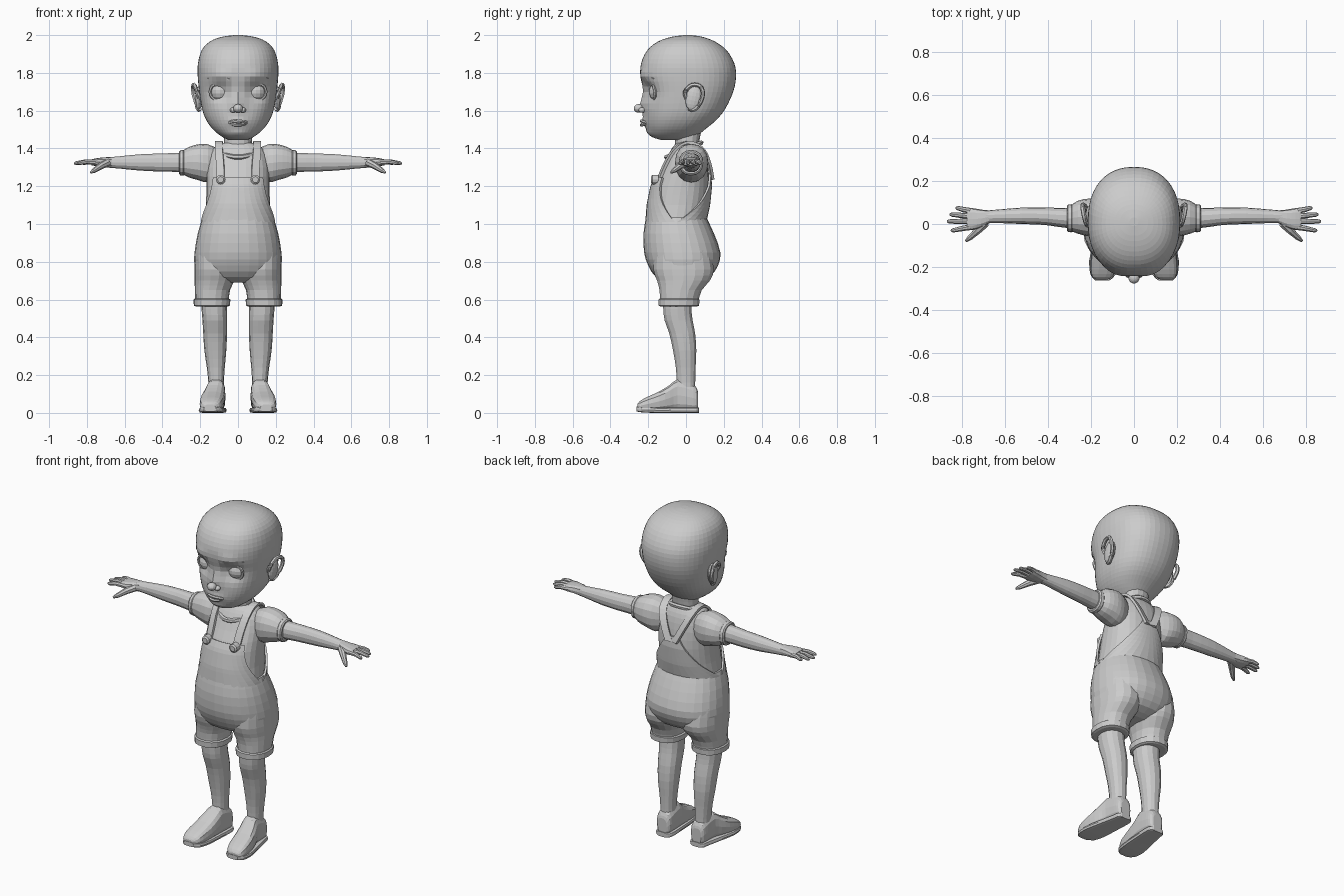
import bpy, bmesh
from math import sin, cos, pi, exp, radians
from mathutils import Vector, Matrix


def finish(name, bm, mirror=False, thick=0):
    bmesh.ops.recalc_face_normals(bm, faces=bm.faces)
    me = bpy.data.meshes.new(name)
    bm.to_mesh(me)
    bm.free()
    ob = bpy.data.objects.new(name, me)
    bpy.context.collection.objects.link(ob)
    if thick:
        m = ob.modifiers.new("Thickness", 'SOLIDIFY')
        m.thickness, m.offset = thick, 0
    if mirror:
        ob.modifiers.new("Mirror", 'MIRROR').use_mirror_merge = False
    return ob


def smooth(pts, sub):
    """Catmull-Rom refinement of a list of tuples."""
    out = []
    for i in range(len(pts) - 1):
        p = [pts[max(0, min(len(pts) - 1, i + k))] for k in (-1, 0, 1, 2)]
        for s in range(sub):
            t = s / sub
            out.append(tuple(b + .5 * t * (c - a + t * (2 * a - 5 * b + 4 * c - d + t * (3 * (b - c) + d - a)))
                             for a, b, c, d in zip(*p)))
    return out + [tuple(pts[-1])]


def oval(ring, ang, e=.9, grow=0):
    _, a0, a1, b0, b1 = ring
    f = lambda v: (abs(v) ** e) * (1 if v >= 0 else -1)
    return ((a0 + a1) / 2 + ((a1 - a0) / 2 + grow) * f(cos(ang)),
            (b0 + b1) / 2 + ((b1 - b0) / 2 + grow) * f(sin(ang)))


def bridge(bm, loops, closed=False):
    n = len(loops[0])
    pairs = list(zip(loops, loops[1:])) + ([(loops[-1], loops[0])] if closed else [])
    for A, B in pairs:
        for i in range(n):
            j = (i + 1) % n
            bm.faces.new((A[i], A[j], B[j], B[i]))
    if not closed:
        bm.faces.new(loops[0])
        bm.faces.new(loops[-1])


def loft(name, rings, axis='z', n=16, sub=2, e=.9, mirror=False, warp=None):
    """Skin oval sections (position, a0, a1, b0, b1) along an axis."""
    place = {'z': lambda t, a, b: (a, b, t), 'x': lambda t, a, b: (t, a, b), 'y': lambda t, a, b: (a, t, b)}[axis]
    bm = bmesh.new()
    loops = []
    for r in smooth(rings, sub):
        pts = [Vector(place(r[0], *oval(r, 2 * pi * i / n, e))) for i in range(n)]
        loops.append([bm.verts.new(warp(p) if warp else p) for p in pts])
    bridge(bm, loops)
    return finish(name, bm, mirror)


def sym(*rows):
    return [(z, -w, w, f, b) for z, w, f, b in rows]


def tube(name, pts, radii, n=8, closed=False, mirror=False):
    bm = bmesh.new()
    P = [Vector(p) for p in pts]
    k, loops = len(P), []
    for i, p in enumerate(P):
        d = (P[(i + 1) % k] - P[i - 1]) if closed else P[min(i + 1, k - 1)] - P[max(i - 1, 0)]
        side = d.cross(Vector((.3, .2, 1)) if abs(d.normalized().z) < .8 else Vector((1, .1, 0))).normalized()
        up = side.cross(d).normalized()
        r = radii[i] if isinstance(radii, (list, tuple)) else radii
        loops.append([bm.verts.new(p + r * (side * cos(2 * pi * j / n) + up * sin(2 * pi * j / n))) for j in range(n)])
    if closed:      # rings stay aligned on planar loops using a fixed reference
        for i in range(k):
            d = (P[(i + 1) % k] - P[i - 1]).normalized()
            c = sum(P, Vector()) / k
            out = (P[i] - c).normalized()
            up = d.cross(out).normalized()
            for j, v in enumerate(loops[i]):
                v.co = P[i] + radii * (out * cos(2 * pi * j / n) + up * sin(2 * pi * j / n))
    bridge(bm, loops, closed)
    return finish(name, bm, mirror)


def ball(name, loc, size, mirror=False, tilt=0, seg=14):
    bm = bmesh.new()
    M = Matrix.Translation(loc) @ Matrix.Rotation(tilt, 4, 'X') @ Matrix.Diagonal((*size, 1))
    bmesh.ops.create_uvsphere(bm, u_segments=seg, v_segments=seg // 2 + 2, radius=1, matrix=M)
    return finish(name, bm, mirror)


# head, with sockets, brow, nose bridge, muzzle and chin pushed into the face
def face(p):
    g = lambda v, s: exp(-(v / s) ** 2)
    if p.y < -.05:
        ex = abs(p.x) - .095
        p.y += .034 * g(ex, .055) * g(p.z - 1.70, .05)
        p.y -= .012 * g(ex, .06) * g(p.z - 1.785, .03)
        p.y -= .022 * g(p.x, .03) * g(p.z - 1.63, .05)
        p.y -= .016 * g(p.x, .05) * g(p.z - 1.54, .03)
        p.y -= .010 * g(p.x, .05) * g(p.z - 1.485, .02)
    return p


loft("head", sym((1.445, .05, -.13, .03), (1.462, .085, -.18, .055), (1.50, .132, -.203, .10), (1.55, .168, -.215, .16),
                 (1.61, .19, -.22, .208), (1.70, .205, -.226, .25), (1.78, .213, -.24, .265), (1.85, .212, -.238, .256),
                 (1.92, .192, -.205, .215), (1.965, .15, -.15, .155), (1.99, .09, -.08, .09), (2.0, .02, -.01, .03)),
     n=48, sub=3, e=.88, warp=face)
loft("neck", sym((1.30, .09, -.07, .075), (1.37, .08, -.06, .07), (1.42, .073, -.058, .068), (1.49, .075, -.06, .08)))

# facial features
ball("eyeball", (.095, -.143, 1.70), (.053, .053, .053), True)
lid = [(.095 + .053 * cos(a), -.177 + .012 * cos(a) - .006 * sin(a), 1.70 + .047 * sin(a))
       for a in [2 * pi * i / 20 for i in range(20)]]
tube("eyelid", lid, .008, 6, closed=True, mirror=True)
tube("eyebrow", smooth([(.045, -.228, 1.765), (.1, -.214, 1.79), (.155, -.165, 1.77)], 3), .009, 6, mirror=True)
ball("nose_tip", (0, -.25, 1.612), (.026, .027, .023))
ball("nostril", (.026, -.233, 1.603), (.017, .018, .014), True)
for nm, z, w, bow in (("upper_lip", 1.543, .05, .005), ("lower_lip", 1.526, .042, -.004)):
    tube(nm, smooth([(-w, -.207, 1.535), (-w / 2, -.23, z), (0, -.236, z + bow / 3), (w / 2, -.23, z), (w, -.207, 1.535)], 3),
         [.003] + [.009] * 11 + [.003], 6)

# ears: bowl plus rim
ball("ear_bowl", (.207, .04, 1.665), (.018, .042, .066), True, tilt=-.2)
rim = smooth([(.20, .005, 1.66), (.218, -.005, 1.70), (.23, .03, 1.735), (.238, .075, 1.73), (.236, .09, 1.69),
              (.222, .075, 1.64), (.21, .045, 1.605), (.20, .015, 1.61)], 3)
tube("ear_rim", rim, .011, 6, mirror=True)

# shirt body, collar and puffed sleeves
shirt = sym((1.0, .182, -.2, .09), (1.1, .17, -.193, .112), (1.2, .167, -.173, .122), (1.3, .165, -.125, .115),
            (1.37, .15, -.092, .102), (1.41, .12, -.068, .085), (1.43, .085, -.05, .07))
loft("shirt", shirt, n=28)
tube("collar", [(.092 * cos(a), -.012 + .092 * sin(a), 1.392 - .038 * -sin(a)) for a in
                [2 * pi * i / 24 for i in range(24)]], .013, 6, closed=True)
loft("sleeve", [(.11, -.03, .085, 1.24, 1.40), (.16, -.055, .11, 1.22, 1.422), (.21, -.057, .118, 1.232, 1.422),
                (.26, -.045, .108, 1.247, 1.408), (.295, -.032, .085, 1.264, 1.386)], 'x', 16, 2, mirror=True)
loft("sleeve_cuff", [(.283, -.034, .088, 1.26, 1.388), (.29, -.039, .092, 1.256, 1.393), (.306, -.037, .09, 1.258, 1.39),
                     (.312, -.03, .082, 1.266, 1.383)], 'x', 16, 1, mirror=True)

# arms and hands
loft("arm", [(.28, -.022, .075, 1.272, 1.378), (.36, -.012, .075, 1.276, 1.376), (.42, -.004, .077, 1.277, 1.374),
             (.52, .0, .076, 1.282, 1.37), (.62, .004, .068, 1.292, 1.36), (.69, .004, .062, 1.298, 1.353)],
     'x', 14, 2, mirror=True)
loft("palm", [(.67, .004, .063, 1.298, 1.354), (.71, -.016, .067, 1.302, 1.353), (.75, -.028, .074, 1.306, 1.348),
              (.775, -.026, .072, 1.311, 1.342)], 'x', 12, 2, e=.75, mirror=True)
for nm, y0, y1, x1 in (("little", .06, .074, .828), ("ring", .036, .044, .856), ("middle", .012, .012, .868),
                       ("index", -.014, -.03, .85)):
    tube(nm + "_finger", [(.755, y0, 1.327), ((.755 + x1) / 2, (y0 + y1) / 2, 1.329), (x1 - .01, y1, 1.322), (x1, y1, 1.321)],
         [.014, .0125, .010, .005], mirror=True)
tube("thumb", [(.69, .005, 1.325), (.725, -.03, 1.308), (.762, -.064, 1.283), (.78, -.079, 1.272)],
     [.022, .018, .013, .006], mirror=True)

# overalls: seat, short legs and turned-up cuffs
loft("overalls_body", sym((1.035, .188, -.212, .108), (.95, .213, -.225, .148), (.85, .23, -.222, .182),
                          (.78, .23, -.2, .17), (.72, .20, -.16, .125), (.69, .10, -.09, .05)), n=28)
loft("shorts_leg", [(.86, .03, .225, -.17, .13), (.76, .012, .231, -.175, .15), (.70, .02, .23, -.155, .128),
                    (.65, .042, .228, -.142, .085), (.59, .05, .226, -.138, .066)], n=18, mirror=True)
loft("shorts_cuff", [(.605, .048, .228, -.14, .066), (.60, .04, .235, -.147, .073), (.568, .043, .234, -.146, .071),
                     (.563, .052, .222, -.135, .06)], n=18, sub=1, mirror=True)


# bib and back panel: patches wrapped on the shirt surface
def patch(name, rows, centre, cols=12):
    bm = bmesh.new()
    grid = []
    for z, half in smooth(rows, 3):
        lo, hi = next((a, b) for a, b in zip(shirt, shirt[1:]) if a[0] <= z <= b[0])
        t = (z - lo[0]) / (hi[0] - lo[0])
        ring = tuple(a + (b - a) * t for a, b in zip(lo, hi))
        grid.append([bm.verts.new((*oval(ring, radians(centre + half * (2 * c / cols - 1)), grow=.01), z))
                     for c in range(cols + 1)])
    for A, B in zip(grid, grid[1:]):
        for i in range(cols):
            bm.faces.new((A[i], A[i + 1], B[i + 1], B[i]))
    finish(name, bm, thick=.012)


patch("bib", [(1.01, 89), (1.06, 74), (1.13, 57), (1.19, 49), (1.245, 45)], -90)
patch("back_panel", [(1.01, 89), (1.06, 68), (1.12, 46), (1.2, 24), (1.265, 10)], 90)

# straps meeting at the back, with buttons
bm = bmesh.new()
path = smooth([(.09, -.153, 1.225), (.094, -.118, 1.31), (.1, -.074, 1.385), (.102, -.02, 1.427), (.1, .035, 1.427),
               (.09, .085, 1.39), (.06, .116, 1.32), (.018, .132, 1.235)], 3)
edge = [[bm.verts.new((x + s, y + .012 * (s > 0), z)) for s in (-.02, .02)] for x, y, z in path]
for A, B in zip(edge, edge[1:]):
    bm.faces.new((A[0], A[1], B[1], B[0]))
finish("strap", bm, True, .014)
loft("button", [(-.185, .076, .108, 1.219, 1.251), (-.178, .067, .117, 1.21, 1.26), (-.145, .067, .117, 1.21, 1.26)],
     'y', 12, 1, e=1, mirror=True)

# bare legs
loft("leg", [(.63, .06, .195, -.125, .03), (.55, .058, .193, -.122, .03), (.49, .058, .188, -.115, .037),
             (.42, .058, .184, -.09, .05), (.33, .062, .178, -.07, .056), (.24, .07, .165, -.055, .052),
             (.16, .075, .157, -.05, .05), (.1, .075, .157, -.05, .05)], n=14, mirror=True)

# shoes and soles
loft("shoe", [(-.258, .125, .175, .02, .045), (-.245, .10, .195, .01, .062), (-.21, .083, .203, .008, .083),
              (-.14, .073, .198, .008, .115), (-.085, .069, .182, .008, .15), (-.045, .067, .168, .008, .178),
              (.02, .066, .163, .008, .158), (.052, .07, .158, .008, .14), (.064, .085, .145, .015, .11)],
     'y', 14, 2, e=.72, mirror=True)
loft("sole", [(-.262, .115, .18, .008, .034), (-.235, .085, .202, .003, .03), (-.17, .07, .208, 0, .028),
              (-.08, .064, .19, 0, .028), (.02, .06, .168, 0, .028), (.055, .066, .162, 0, .028), (.068, .085, .145, 0, .028)],
     'y', 12, 2, e=.4, mirror=True)
